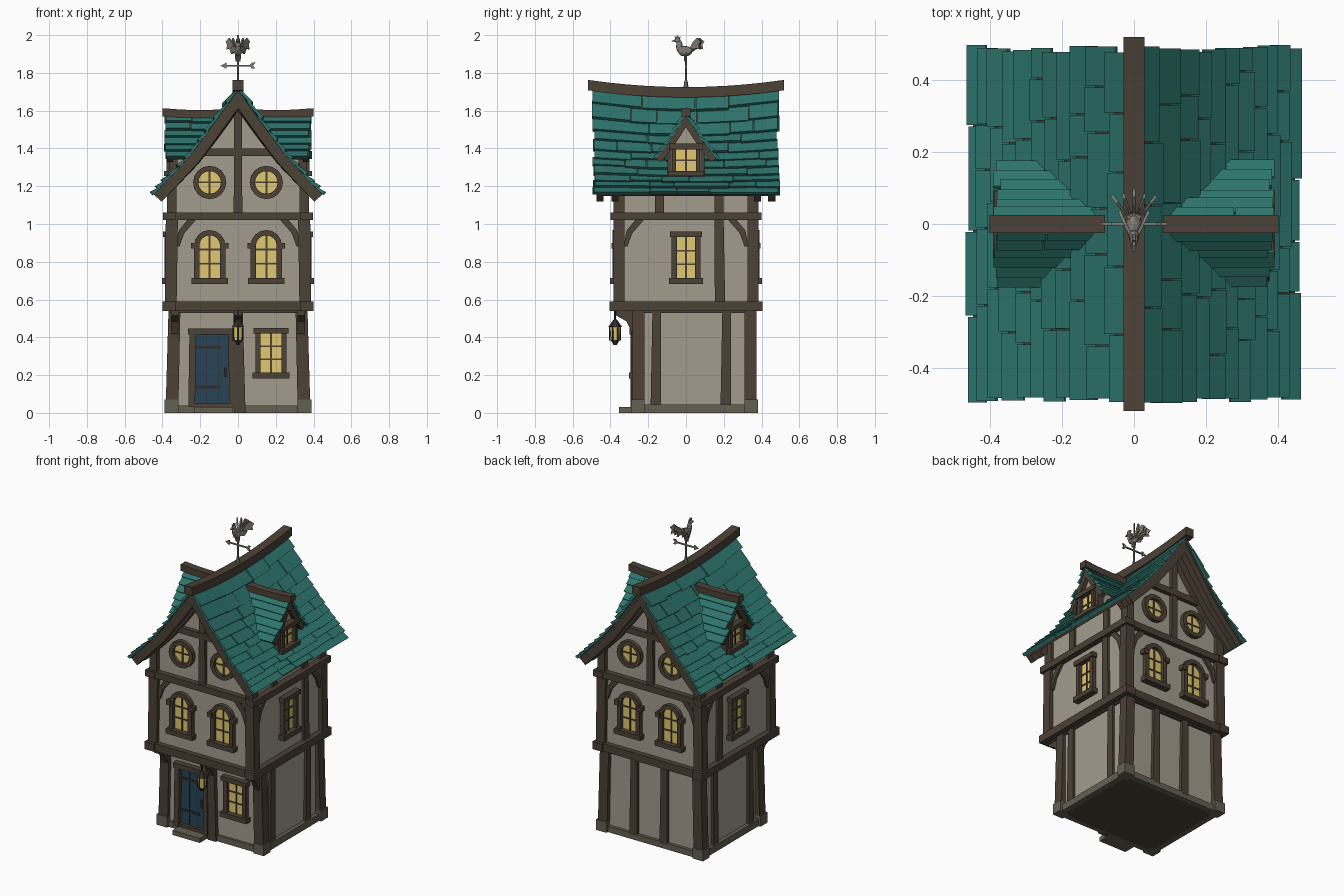
import bpy, bmesh, math, random
from mathutils import Matrix, Vector

if "Cube" in bpy.data.objects:
    bpy.data.objects.remove(bpy.data.objects["Cube"])
random.seed(4)
R = random.uniform

COLOURS = {"plaster": (0.37, 0.33, 0.27), "timber": (0.072, 0.052, 0.036), "teal": (0.026, 0.175, 0.15),
           "glow": (0.75, 0.58, 0.16), "blue": (0.02, 0.056, 0.095), "stone": (0.125, 0.115, 0.085),
           "metal": (0.23, 0.21, 0.175), "iron": (0.03, 0.026, 0.022)}
MATS = {}
for n, c in COLOURS.items():
    MATS[n] = bpy.data.materials.new(n)
    MATS[n].diffuse_color = (*c, 1)
parts = {}


def part(name, mat):
    return parts.setdefault(name, (bmesh.new(), mat))[0]


# Facade frames: u across, w up, d outward
def frame(deg):
    base = Matrix(((1, 0, 0), (0, 0, -1), (0, 1, 0))).to_4x4()
    return Matrix.Rotation(math.radians(deg), 4, 'Z') @ base


FRONT, RIGHT, BACK, LEFT = (frame(a) for a in (0, 90, 180, 270))


def prism(bm, M, poly, d0, d1):
    a = [bm.verts.new(M @ Vector((u, w, d0))) for u, w in poly]
    b = [bm.verts.new(M @ Vector((u, w, d1))) for u, w in poly]
    bm.faces.new(a[::-1])
    bm.faces.new(b)
    for i in range(len(a)):
        j = (i + 1) % len(a)
        bm.faces.new((a[i], a[j], b[j], b[i]))


def box(bm, M, u0, u1, w0, w1, d0, d1):
    prism(bm, M, [(u0, w0), (u1, w0), (u1, w1), (u0, w1)], d0, d1)


def beam(bm, M, a, b, wa, wb, d0, d1):
    a, b = Vector(a), Vector(b)
    n = (b - a).normalized()
    n = Vector((n.y, -n.x)) * 0.5
    prism(bm, M, [a + n * wa, b + n * wb, b - n * wb, a - n * wa], d0, d1)


def ring(bm, M, outer, inner, d0, d1):
    for i in range(len(outer)):
        j = (i + 1) % len(outer)
        prism(bm, M, [outer[i], outer[j], inner[j], inner[i]], d0, d1)


def slab(bm, surf, t0, t1, v0, v1, h0, h1, g0, g1):
    q = [(t0, v0, h0), (t0, v1, h0), (t1, v1, g0), (t1, v0, g0), (t0, v0, h1), (t0, v1, h1), (t1, v1, g1), (t1, v0, g1)]
    v = [bm.verts.new(surf(*p)) for p in q]
    for f in ((3, 2, 1, 0), (4, 5, 6, 7), (0, 1, 5, 4), (1, 2, 6, 5), (2, 3, 7, 6), (3, 0, 4, 7)):
        bm.faces.new([v[i] for i in f])


def cone(bm, x, y, z0, z1, r0, r1, n=6):
    bmesh.ops.create_cone(bm, cap_ends=True, segments=n, radius1=r0, radius2=max(r1, 0.001), depth=z1 - z0,
                          matrix=Matrix.Translation((x, y, (z0 + z1) / 2)))


def outline(kind, u, w0, w1, hw, o):
    if kind == "round":
        r = hw + o
        return [(u + r * math.cos(k * math.pi / 8), (w0 + w1) / 2 + r * math.sin(k * math.pi / 8)) for k in range(16)]
    low = [(u - hw - o, w0 - o), (u + hw + o, w0 - o)]
    if kind == "rect":
        return low + [(u + hw + o, w1 + o), (u - hw - o, w1 + o)]
    return low + [(u + (hw + o) * math.cos(k * math.pi / 8), w1 - hw + (hw + o) * math.sin(k * math.pi / 8)) for k in range(9)]


def window(M, kind, u, w0, w1, hw, d, fw=0.028, rows=3):
    f, m = part("window_frames", "timber"), part("window_bars", "timber")
    prism(part("window_panes", "glow"), M, outline(kind, u, w0, w1, hw, 0.003), d - 0.01, d + 0.006)
    ring(f, M, outline(kind, u, w0, w1, hw, fw), outline(kind, u, w0, w1, hw, 0), d - 0.01, d + 0.028)
    box(m, M, u - 0.005, u + 0.005, w0, w1, d, d + 0.011)
    for k in range(1, rows):
        w = w0 + (w1 - w0) * k / rows
        box(m, M, u - hw, u + hw, w - 0.004, w + 0.004, d, d + 0.011)
    if kind != "round":
        box(f, M, u - hw - 0.042, u + hw + 0.042, w0 - fw - 0.004, w0, d, d + 0.042)
    if kind == "rect":
        box(f, M, u - hw - 0.038, u + hw + 0.038, w1, w1 + 0.03, d, d + 0.038)
    if kind == "arch":
        for s in (-1, 1):
            box(f, M, u + s * 0.083 - 0.017, u + s * 0.083 + 0.017, w1 - 0.07, w1 - 0.04, d, d + 0.035)


# Plaster walls of the three storeys
walls = part("plaster_walls", "plaster")
box(walls, FRONT, -0.35, 0.35, 0.02, 0.56, -0.345, 0.26)
box(walls, FRONT, -0.36, 0.36, 0.57, 1.05, -0.36, 0.36)
ROOF = [(0, 1.67), (0.15, 1.47), (0.25, 1.345), (0.36, 1.235), (0.445, 1.155)]
gable = [(-0.355, 1.04), (0.355, 1.04), (0.355, 1.23)] + [(x, z - 0.012) for x, z in ROOF[2::-1]]
gable += [(-x, z - 0.012) for x, z in ROOF[1:3]] + [(-0.355, 1.23)]
prism(walls, FRONT, gable, -0.355, 0.355)

# Stone plinth, corner blocks and doorstep
stone = part("stone_base", "stone")
for s in (-1, 1):
    box(stone, FRONT, s * 0.34, s * 0.375, 0, 0.045, -0.365, 0.275)
    for d in ((0.22, 0.29), (-0.38, -0.31)):
        box(stone, FRONT, s * 0.315, s * 0.39, 0, 0.07, *d)
for d in ((0.24, 0.275), (-0.365, -0.33)):
    box(stone, FRONT, -0.35, 0.35, 0, 0.04, *d)
box(part("doorstep", "stone"), FRONT, -0.23, -0.03, 0, 0.03, 0.25, 0.355)
box(part("floor", "timber"), FRONT, -0.35, 0.35, 0.004, 0.02, -0.345, 0.26)

# Corner posts and storey beams
tim = part("timber_posts", "timber")
for s in (-1, 1):
    for d in ((0.22, 0.283), (-0.372, -0.31)):
        prism(tim, FRONT, [(s * 0.315, 0.06), (s * 0.382, 0.06), (s * 0.368, 0.54), (s * 0.305, 0.54)], *d)
    for d in ((0.325, 0.385), (-0.385, -0.325)):
        prism(tim, FRONT, [(s * 0.325, 0.57), (s * 0.388, 0.57), (s * 0.382, 1.04), (s * 0.318, 1.04)], *d)
        box(tim, FRONT, s * 0.325, s * 0.375, 1.05, 1.215, *d)
beams = part("storey_beams", "timber")
for M in (FRONT, RIGHT, BACK, LEFT):
    e = 0.40 if M in (RIGHT, LEFT) else 0.395
    box(beams, M, -e - 0.005, e + 0.005, 0.54, 0.59, 0.33, e)
    box(beams, M, -e, e, 1.02, 1.062, 0.33, e - 0.003)
box(beams, FRONT, -0.36, 0.36, 0.53, 0.57, -0.36, 0.36)

# Curved corner braces of the middle storey
for M in (FRONT, RIGHT, BACK, LEFT):
    for s in (-1, 1):
        prism(part("braces", "timber"), M, [(s * 0.33, 0.88), (s * 0.31, 0.88), (s * 0.285, 0.95),
              (s * 0.22, 1.025), (s * 0.265, 1.025), (s * 0.315, 0.965)], 0.34, 0.375)

# Side walls: studs and window
for M, s in ((RIGHT, 1), (LEFT, -1)):
    for u in (-0.155, 0.215):
        beam(tim, M, (s * (u - 0.005), 0.03), (s * u, 0.55), 0.055, 0.045, 0.33, 0.366)
    beam(tim, M, (s * 0.18, 0.58), (s * 0.175, 1.03), 0.055, 0.048, 0.34, 0.376)
    for u in (-0.14, 0.175):
        beam(tim, M, (s * u, 1.05), (s * u, 1.22), 0.05, 0.045, 0.34, 0.37)
    window(M, "rect", 0, 0.715, 0.93, 0.048, 0.36)

# Gable fronts: windows and attic timbers
for M in (FRONT, BACK):
    for u in (-0.15, 0.15):
        window(M, "arch", u, 0.715, 0.94, 0.055, 0.36)
        window(M, "round", u, 1.16, 1.28, 0.06, 0.355, rows=2)
    beam(tim, M, (0, 1.05), (0.0, 1.64), 0.046, 0.04, 0.34, 0.378)
    box(tim, M, -0.235, 0.235, 1.36, 1.4, 0.34, 0.382)
for u in (-0.13, 0.09):
    beam(tim, BACK, (u, 0.03), (u + 0.005, 0.55), 0.055, 0.045, 0.32, 0.366)

# Door, door frame and ground floor window
box(part("door", "blue"), FRONT, -0.228, -0.045, 0.03, 0.425, 0.25, 0.27)
df = part("door_frame", "timber")
beam(df, FRONT, (-0.245, 0.03), (-0.24, 0.44), 0.036, 0.034, 0.25, 0.295)
beam(df, FRONT, (-0.033, 0.03), (-0.035, 0.44), 0.03, 0.03, 0.25, 0.295)
box(df, FRONT, -0.265, -0.01, 0.415, 0.448, 0.25, 0.3)
box(df, FRONT, -0.23, -0.04, 0.03, 0.05, 0.25, 0.29)
beam(tim, FRONT, (0.01, 0.0), (0.0, 0.54), 0.06, 0.05, 0.25, 0.288)
iron = part("door_fittings", "iron")
for w in (0.13, 0.34):
    box(iron, FRONT, -0.225, -0.09, w, w + 0.014, 0.265, 0.275)
for u in (-0.167, -0.106):
    box(iron, FRONT, u, u + 0.004, 0.05, 0.415, 0.265, 0.272)
box(iron, FRONT, -0.075, -0.06, 0.19, 0.24, 0.265, 0.282)
window(FRONT, "rect", 0.175, 0.215, 0.42, 0.055, 0.26)

# Overhang brackets and hanging lantern
for x in (-0.335, 0.0, 0.335):
    prism(part("brackets", "timber"), RIGHT, [(-0.26, 0.40), (-0.285, 0.42), (-0.315, 0.485), (-0.37, 0.515),
          (-0.37, 0.545), (-0.26, 0.545)], x - 0.02, x + 0.02)
lan = part("lantern_metal", "iron")
cone(lan, 0, -0.375, 0.485, 0.545, 0.005, 0.005)
cone(lan, 0, -0.375, 0.455, 0.495, 0.037, 0.008)
cone(lan, 0, -0.375, 0.36, 0.385, 0.008, 0.024)
cone(part("lantern_glass", "glow"), 0, -0.375, 0.385, 0.455, 0.021, 0.03)
for k in range(6):
    a = k * math.pi / 3
    cone(lan, 0.028 * math.sin(a), -0.375 + 0.028 * math.cos(a), 0.383, 0.457, 0.004, 0.004, 4)


# Curved, sagging roof surfaces: t down the slope, v along the ridge, h thickness
def along(pts, t):
    k = min(max(t, 0) * (len(pts) - 1), len(pts) - 1.001)
    i = int(k)
    return Vector(pts[i]).lerp(Vector(pts[i + 1]), t * (len(pts) - 1) - i)


def main_surf(s):
    def f(t, v, h):
        p = along(ROOF, t)
        return Vector((s * (p.x + 0.74 * h), v, p.y + 0.67 * h + 0.04 * (1 - t) * (v / 0.5) ** 2))
    return f


DORMER = [(0, 1.57), (0.05, 1.49), (0.10, 1.415), (0.157, 1.345)]


def dormer_surf(M, s):
    def f(t, v, h):
        p = along(DORMER, t)
        return M @ Vector((s * (p.x + 0.8 * h), p.y + 0.6 * h, v))
    return f


def shingles(bm, surf, rows, start, end, length):
    for r in range(rows):
        t0, t1 = max(0, r / rows - 0.015), (r + 1) / rows
        v, stop = start(t1) + R(-0.008, 0.008), end + R(-0.012, 0.012)
        while v < stop - 0.01:
            w = min(stop, v + length * R(0.5, 1.4))
            if stop - w < length * 0.3:
                w = stop
            j = R(-0.003, 0.005)
            slab(bm, surf, t0, t1 + R(-0.006, 0.016), v, w - 0.004, 0, 0.008 + j, 0.004 + j, 0.025 + j)
            v = w


tiles, deck = part("roof_shingles", "teal"), part("roof_deck", "timber")
barge = part("barge_boards", "timber")
for s in (-1, 1):
    S = main_surf(s)
    shingles(tiles, S, 11, lambda t: -0.49, 0.49, 0.22)
    for i in range(4):
        for j in range(8):
            slab(deck, S, i / 4, (i + 1) / 4, -0.475 + j * 0.11875, -0.475 + (j + 1) * 0.11875, -0.012, 0.003, -0.012, 0.003)
        for v in (-0.475, 0.435, -0.395, 0.36):
            slab(barge, S, i / 4, (i + 1) / 4, v, v + 0.038, -0.055, 0, -0.055, 0)

# Sagging ridge beam
ridge = part("ridge_beam", "timber")
for j in range(10):
    slab(ridge, lambda t, v, h: Vector((t, v, 1.67 + h + 0.038 * (v / 0.52) ** 2)), -0.029, 0.029,
         -0.52 + j * 0.104, -0.416 + j * 0.104, 0, 0.055, 0, 0.055)

# Dormers
for M in (RIGHT, LEFT):
    prism(part("dormer_walls", "plaster"), M, [(-0.09, 1.22), (0.09, 1.22), (0.09, 1.41), (0, 1.55), (-0.09, 1.41)], 0.12, 0.35)
    window(M, "rect", 0, 1.28, 1.395, 0.052, 0.35, 0.022, 2)
    dt = part("dormer_timbers", "timber")
    for s in (-1, 1):
        S = dormer_surf(M, s)
        shingles(part("dormer_shingles", "teal"), S, 6, lambda t: 0.03 + 0.2 * t, 0.385, 0.3)
        for i in range(3):
            a, b = i / 3, (i + 1) / 3
            slab(dt, S, a, b, 0.03 + 0.2 * b, 0.375, -0.008, 0.003, -0.008, 0.003)
            slab(dt, S, a, b, 0.345, 0.377, -0.03, 0, -0.03, 0)
        box(dt, M, s * 0.078, s * 0.098, 1.24, 1.41, 0.32, 0.365)
    for i in range(3):
        v0, v1 = 0.08 + i * 0.107, 0.187 + i * 0.107
        slab(part("dormer_ridges", "timber"), lambda t, v, h: M @ Vector((t, 1.56 + h + 0.25 * (v - 0.2) ** 2, v)),
             -0.025, 0.025, v0, v1, 0, 0.043, 0, 0.043)

# Weathervane: pole, arrow and rooster
vane = part("weathervane", "metal")
cone(vane, 0, 0, 1.70, 1.89, 0.007, 0.005)
cone(vane, 0, 0, 1.72, 1.76, 0.014, 0.008)
beam(vane, FRONT, (-0.07, 1.838), (0.07, 1.838), 0.008, 0.008, -0.004, 0.004)
prism(vane, FRONT, [(-0.092, 1.838), (-0.062, 1.822), (-0.062, 1.854)], -0.004, 0.004)
prism(vane, FRONT, [(0.06, 1.838), (0.075, 1.822), (0.092, 1.822), (0.08, 1.838), (0.092, 1.854), (0.075, 1.854)], -0.004, 0.004)
rooster = part("rooster", "metal")
for y, z, sc in ((-0.005, 1.915, (0.022, 0.04, 0.028)), (-0.035, 1.94, (0.015, 0.018, 0.035)), (-0.045, 1.972, (0.012, 0.017, 0.014))):
    bmesh.ops.create_icosphere(rooster, subdivisions=2, radius=1,
                               matrix=Matrix.Translation((0, y, z)) @ Matrix.Diagonal((*sc, 1)))
prism(rooster, RIGHT, [(-0.06, 1.978), (-0.078, 1.967), (-0.058, 1.964)], -0.005, 0.005)
prism(rooster, RIGHT, [(-0.058, 1.98), (-0.06, 1.995), (-0.05, 1.99), (-0.045, 2.0), (-0.037, 1.99), (-0.028, 1.992), (-0.034, 1.975)], -0.004, 0.004)
for a in (-38, -20, 0, 20, 38):
    k = R(0.92, 1.05)
    sickle = [(0.012, 1.90), (0.04, 1.915), (0.062, 1.93), (0.09 * k, 1.925), (0.085 * k, 1.95), (0.096 * k, 1.965),
              (0.075, 1.985), (0.05, 1.965), (0.03, 1.935), (0.01, 1.93)]
    prism(rooster, frame(90 + a), sickle, -0.004, 0.004)
for s in (-1, 1):
    prism(rooster, frame(90 + s * 25), [(-0.03, 1.92), (0.03, 1.90), (0.05, 1.925), (0.02, 1.94), (-0.02, 1.94)], -s * 0.018, -s * 0.026)
    cone(rooster, s * 0.01, -0.005, 1.86, 1.9, 0.004, 0.008)

# Turn every collected part into an object
for name, (bm, mat) in parts.items():
    bmesh.ops.recalc_face_normals(bm, faces=bm.faces)
    me = bpy.data.meshes.new(name)
    bm.to_mesh(me)
    bm.free()
    me.materials.append(MATS[mat])
    bpy.context.scene.collection.objects.link(bpy.data.objects.new(name, me))

for m in bpy.data.materials:
    if m.users and not m.is_grease_pencil:
        m.use_nodes = True
        m.node_tree.nodes["Principled BSDF"].inputs["Base Color"].default_value = m.diffuse_color
